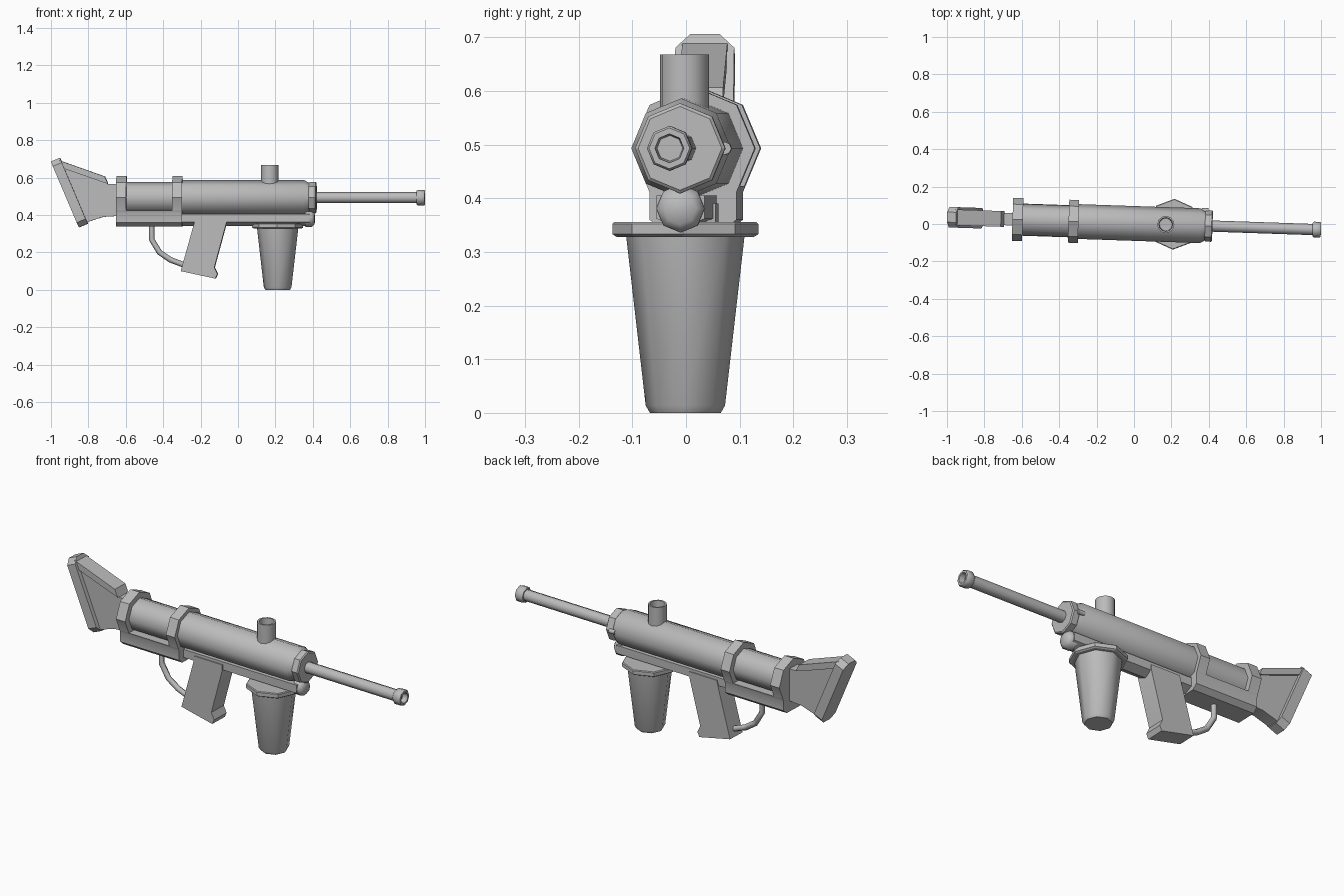
import bpy, bmesh, math
from mathutils import Matrix, Vector

cube = bpy.data.objects.get("Cube")
if cube:
    bpy.data.objects.remove(cube)

grey = bpy.data.materials.new("plain_grey")
grey.use_nodes = True
grey.diffuse_color = (0.5, 0.5, 0.5, 1)
grey.node_tree.nodes["Principled BSDF"].inputs["Base Color"].default_value = (0.5, 0.5, 0.5, 1)

# The whole model is turned slightly about the vertical axis
TURN = Matrix.Translation((0, 0.003, 0)) @ Matrix.Rotation(-0.034, 4, "Z")
AXIS_Z = 0.493


def finish(name, bm, angle=30):
    bmesh.ops.recalc_face_normals(bm, faces=bm.faces)
    bm.transform(TURN)
    mesh = bpy.data.meshes.new(name)
    bm.to_mesh(mesh)
    bm.free()
    mesh.materials.append(grey)
    obj = bpy.data.objects.new(name, mesh)
    bpy.context.collection.objects.link(obj)
    bpy.ops.object.select_all(action="DESELECT")
    obj.select_set(True)
    bpy.context.view_layer.objects.active = obj
    bpy.ops.object.shade_smooth_by_angle(angle=math.radians(angle))
    return obj


def lathe(name, profile, origin, axis="Z", sides=8, angle=50):
    """Turn (radius, height) points round an axis and cap both ends."""
    bm = bmesh.new()
    rings = []
    for r, h in profile:
        ring = []
        for i in range(sides):
            a = math.tau * i / sides
            u, v = r * math.cos(a), r * math.sin(a)
            p = (h, u, v) if axis == "X" else (u, v, h)
            ring.append(bm.verts.new(Vector(origin) + Vector(p)))
        rings.append(ring)
    for a, b in zip(rings, rings[1:]):
        for i in range(sides):
            j = (i + 1) % sides
            bm.faces.new((a[i], a[j], b[j], b[i]))
    bm.faces.new(rings[0])
    bm.faces.new(rings[-1])
    return finish(name, bm, angle)


def prism(name, points, depth, angle=30):
    """Extrude a closed loop of 3D points along a vector."""
    bm = bmesh.new()
    face = bm.faces.new([bm.verts.new(p) for p in points])
    new = bmesh.ops.extrude_face_region(bm, geom=[face], use_keep_orig=True)
    verts = [g for g in new["geom"] if isinstance(g, bmesh.types.BMVert)]
    bmesh.ops.translate(bm, verts=verts, vec=depth)
    return finish(name, bm, angle)


def side_slab(name, outline, half, angle=30):
    return prism(name, [(x, -half, z) for x, z in outline], (0, 2 * half, 0), angle)


def cross_section(name, half_outline, x0, x1, angle=30):
    """Mirror a right-hand (y, z) outline and run it along x."""
    mirrored = [(-y, z) for y, z in reversed(half_outline) if y > 0]
    return prism(name, [(x0, y, z) for y, z in half_outline + mirrored], (x1 - x0, 0, 0), angle)


# Main tube, slimmer between the collars, with a chamfered front
lathe("main_tube", [(0.084, -0.64), (0.084, -0.32), (0.093, -0.32), (0.093, 0.355),
                    (0.076, 0.385), (0.076, 0.40)], (0, 0, AXIS_Z), "X")
lathe("front_cap", [(0.08, 0.38), (0.084, 0.386), (0.084, 0.415), (0.078, 0.42)],
      (0, 0, AXIS_Z), "X", angle=20)
lathe("side_stud", [(0.012, 0.36), (0.012, 0.395)], (0, 0.083, AXIS_Z), "X")

# Barrel and hollow muzzle
lathe("barrel", [(0.03, 0.41), (0.03, 0.97)], (0, 0, AXIS_Z), "X")
lathe("muzzle", [(0.036, 0.955), (0.042, 0.962), (0.042, 0.995), (0.038, 1.0),
                 (0.027, 1.0), (0.024, 0.972)], (0, 0, AXIS_Z), "X")

# Collars reaching down into the lower housing
lower = [(0.081, 0.411), (0.081, 0.36), (0.055, 0.338)]
collar = [(0, 0.608), (0.081, 0.574), (0.115, AXIS_Z)] + lower
for name, x0, x1 in (("rear_collar", -0.65, -0.595), ("middle_collar", -0.35, -0.297)):
    cross_section(name, collar, x0, x1)
cross_section("lower_housing", [(0.086, 0.423)] + lower, -0.648, -0.3)

# Under rail with a rounded nose
cross_section("under_rail", [(0.045, 0.405), (0.045, 0.362), (0, 0.342)], -0.3, 0.385)
lathe("rail_nose", [(0.045, 0.36), (0.045, 0.395), (0.03, 0.41)], (0, 0, 0.381), "X").scale.z = 1

# Upright pipe on top
lathe("top_pipe", [(0.046, 0.56), (0.046, 0.668), (0.037, 0.668), (0.034, 0.60)],
      (0.17, 0, 0), sides=12)

# Tapered cup with a wide rim
lathe("cup_rim", [(0.128, 0.328), (0.136, 0.333), (0.136, 0.352), (0.132, 0.356)],
      (0.212, 0.003, 0), angle=20)
lathe("cup", [(0.066, 0), (0.074, 0.014), (0.111, 0.335)], (0.212, 0.003, 0))

# Hand grip
side_slab("grip", [(-0.225, 0.39), (-0.235, 0.35), (-0.305, 0.1), (-0.12, 0.06), (-0.108, 0.085),
                   (-0.125, 0.12), (-0.06, 0.36), (-0.06, 0.39)], 0.05)

# Bent rod joining the housing and the grip
curve = bpy.data.curves.new("rear_rod", "CURVE")
curve.dimensions = "3D"
curve.bevel_depth = 0.015
curve.bevel_resolution = 1
curve.use_fill_caps = True
path = [(-0.462, 0.36), (-0.462, 0.27), (-0.42, 0.2), (-0.36, 0.16), (-0.28, 0.13)]
spline = curve.splines.new("POLY")
spline.points.add(len(path) - 1)
for point, (x, z) in zip(spline.points, path):
    point.co = (x, 0, z, 1)
curve.materials.append(grey)
rod = bpy.data.objects.new("rear_rod", curve)
rod.matrix_world = TURN
bpy.context.collection.objects.link(rod)

# Shoulder stock: recessed body, wider top ridge and butt plate
side_slab("stock_body", [(-0.945, 0.685), (-0.715, 0.6), (-0.695, 0.565), (-0.64, 0.565),
                         (-0.64, 0.395), (-0.72, 0.39), (-0.815, 0.36)], 0.033)
side_slab("stock_ridge", [(-0.955, 0.692), (-0.712, 0.606), (-0.695, 0.568),
                          (-0.72, 0.575), (-0.95, 0.655)], 0.042)
along = Vector((0.15, 0, -0.353)).normalized()
normal = Vector((0.353, 0, 0.15)).normalized()
top = Vector((-1.0, 0, 0.686))
half, cut, length = 0.055, 0.028, 0.383
loop = [(half - cut, 0), (half, cut), (half, length - cut), (half - cut, length)]
loop += [(-y, t) for y, t in reversed(loop)]
prism("butt_plate", [top + along * t + Vector((0, y, 0)) for y, t in loop], normal * 0.052)
